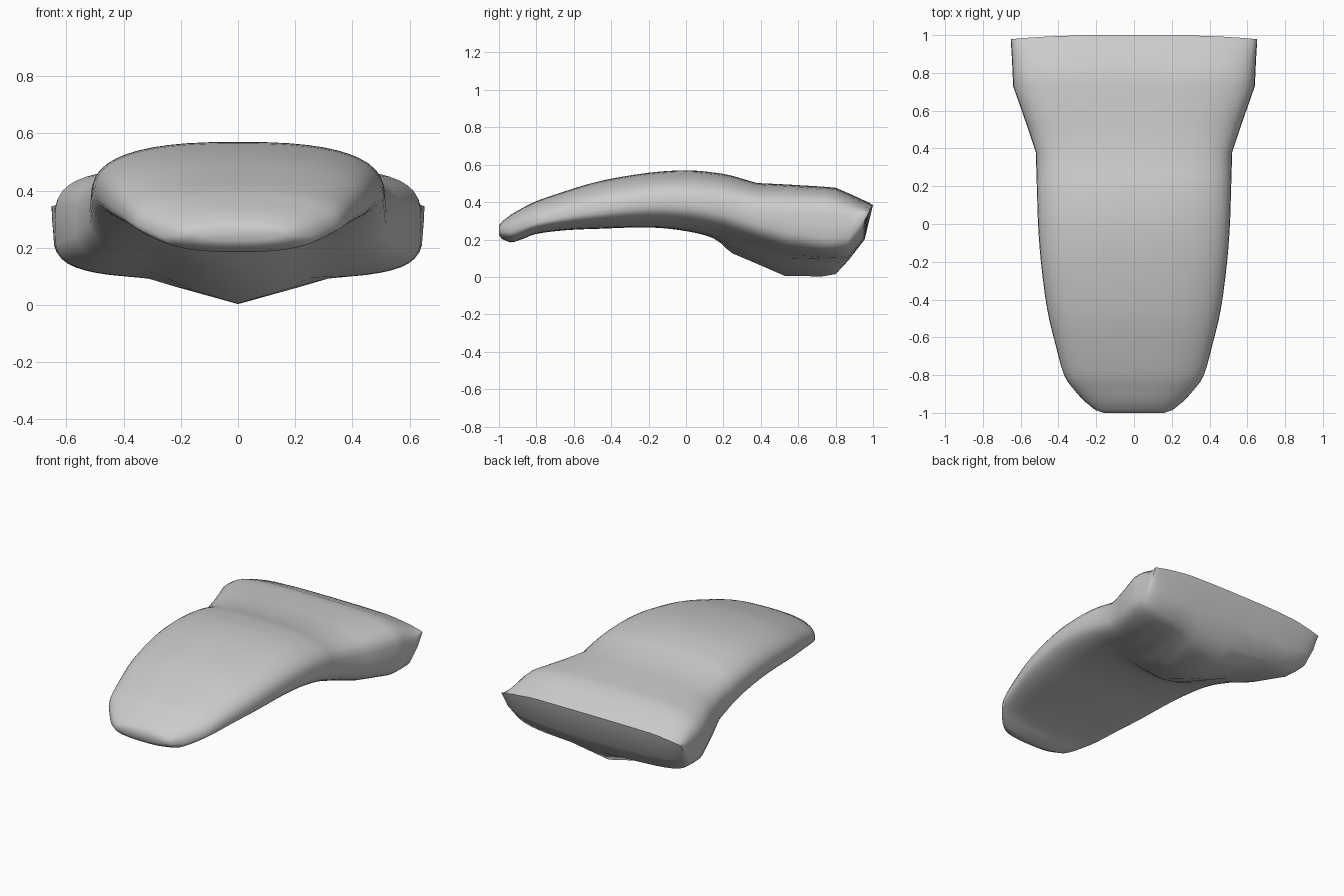
import bpy, bmesh, math

if "Cube" in bpy.data.objects:
    bpy.data.objects.remove(bpy.data.objects["Cube"])

# Cross-sections: y, half width, top z, widest z, lower z, keel depth, squareness
STATIONS = [
    (-1.00, .16, .275, .25, .225, 0, 2.5),
    (-.985, .205, .295, .245, .203, 0, 2.5),
    (-.94, .26, .33, .245, .185, 0, 2.5),
    (-.88, .315, .365, .265, .20, 0, 2.5),
    (-.80, .37, .405, .29, .23, 0, 2.5),
    (-.64, .415, .46, .325, .25, 0, 2.6),
    (-.45, .46, .515, .36, .258, 0, 2.6),
    (-.20, .493, .557, .39, .265, 0, 2.6),
    (.00, .508, .57, .39, .25, .005, 2.6),
    (.15, .513, .558, .375, .225, .02, 2.7),
    (.25, .516, .54, .355, .20, .075, 2.8),
    (.38, .52, .502, .32, .16, .09, 3.0),
    (.53, .57, .495, .29, .115, .11, 3.3),
    (.73, .64, .483, .27, .093, .09, 3.8),
    (.80, .643, .477, .265, .092, .077, 3.8),
    (.87, .646, .447, .265, .10, .01, 3.8),
    (.955, .65, .408, .295, .20, 0, 3.6),
    (1.00, .652, .387, .36, .375, 0, 3.4),
]
SEG = 48


def blend(a, b, c, d, t):
    # Smooth curve through b and c
    return b + .5 * t * (c - a + t * (2*a - 5*b + 4*c - d + t * (3*(b - c) + d - a)))


def refine(st):
    out = []
    for i in range(len(st) - 1):
        a, b, c, d = st[max(i-1, 0)], st[i], st[i+1], st[min(i+2, len(st)-1)]
        curved = 1 < i < 10
        for s in range(3 if curved else 1):
            out.append([blend(*v, s / 3) for v in zip(a, b, c, d)])
    return out + [list(st[-1])]


def ring(bm, y, w, top, mid, low, keel, n, last):
    verts = []
    for k in range(SEG):
        a = 2 * math.pi * k / SEG
        c, s = math.cos(a), math.sin(a)
        x = w * math.copysign(abs(c) ** (2 / n), c)
        h = abs(s) ** (2 / n)
        z = mid + h * ((top - mid) if s > 0 else (low - mid))
        if s < 0 and abs(x) < .36:
            z -= keel * math.cos(math.pi * x / .72) ** 2
        if last:  # thin rear lip, drooping towards its corners
            z = .387 - .04 * (abs(x) / w) ** 4 - (.002 if s < 0 else 0)
        yy = y - (.022 * (abs(x) / w) ** 3 if y > .9 else 0)
        verts.append(bm.verts.new((x, yy, z)))
    return verts


# Tongue-shaped body lofted from the sections
bm = bmesh.new()
rows = refine(STATIONS)
rings = [ring(bm, *r, i == len(rows) - 1) for i, r in enumerate(rows)]
for r0, r1 in zip(rings, rings[1:]):
    for k in range(SEG):
        j = (k + 1) % SEG
        bm.faces.new((r0[k], r0[j], r1[j], r1[k]))
bm.faces.new(rings[0])
bmesh.ops.remove_doubles(bm, verts=bm.verts, dist=.003)
bmesh.ops.recalc_face_normals(bm, faces=bm.faces)
mesh = bpy.data.meshes.new("tongue_body")
bm.to_mesh(mesh)
bm.free()
body = bpy.data.objects.new("tongue_body", mesh)
bpy.context.collection.objects.link(body)

# Plain grey
grey = bpy.data.materials.new("light_grey")
grey.diffuse_color = (.6, .6, .6, 1)
grey.use_nodes = True
grey.node_tree.nodes["Principled BSDF"].inputs["Base Color"].default_value = grey.diffuse_color
mesh.materials.append(grey)

bpy.context.view_layer.objects.active = body
body.select_set(True)
bpy.ops.object.shade_smooth_by_angle(angle=math.radians(50))
